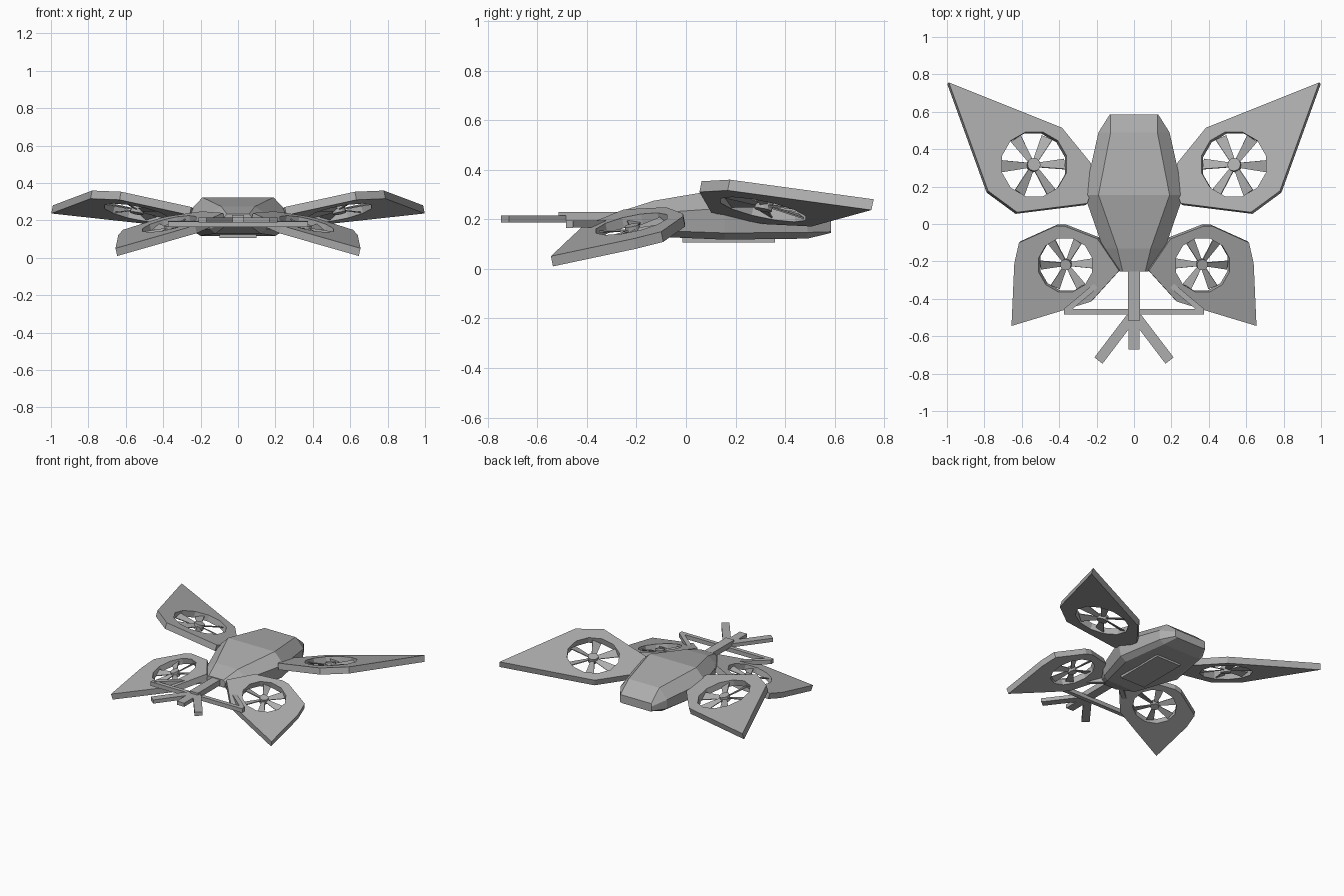
import bpy, bmesh, math
from mathutils import Vector, Matrix

if "Cube" in bpy.data.objects:
    bpy.data.objects.remove(bpy.data.objects["Cube"])

grey = bpy.data.materials.new("hull_grey")
grey.diffuse_color = (0.42, 0.42, 0.42, 1)
grey.use_nodes = True
grey.node_tree.nodes["Principled BSDF"].inputs["Base Color"].default_value = grey.diffuse_color


def make(name, bm, mirror=False):
    bmesh.ops.recalc_face_normals(bm, faces=bm.faces)
    me = bpy.data.meshes.new(name)
    bm.to_mesh(me)
    bm.free()
    me.materials.append(grey)
    ob = bpy.data.objects.new(name, me)
    bpy.context.collection.objects.link(ob)
    if mirror:
        ob.modifiers.new("Mirror", 'MIRROR').use_mirror_merge = False
    return ob


def loft(bm, rings):
    """Skin closed rings of points and cap both ends."""
    vs = [[bm.verts.new(p) for p in r] for r in rings]
    n = len(vs[0])
    for a, b in zip(vs, vs[1:]):
        for i in range(n):
            j = (i + 1) % n
            bm.faces.new((a[i], a[j], b[j], b[i]))
    bm.faces.new(vs[0])
    bm.faces.new(vs[-1])


def beam(name, a, b, width, z0, z1, mirror=False):
    """Flat bar between two plan points."""
    a, b = Vector(a), Vector(b)
    d = (b - a).normalized()
    s = Vector((-d.y, d.x)) * width / 2
    bm = bmesh.new()
    loft(bm, [[(p.x, p.y, z) for p in (a + s, b + s, b - s, a - s)] for z in (z0, z1)])
    return make(name, bm, mirror)


# Fuselage: each station is y, then half section (x, z) from top to bottom
stations = [
    (0.585, (0.125, 0.205), (0.130, 0.185), (0.130, 0.150), (0.115, 0.145)),
    (0.490, (0.125, 0.285), (0.190, 0.215), (0.185, 0.147), (0.150, 0.122)),
    (0.155, (0.190, 0.323), (0.265, 0.245), (0.245, 0.145), (0.200, 0.118)),
    (-0.130, (0.090, 0.275), (0.165, 0.225), (0.150, 0.155), (0.120, 0.130)),
    (-0.255, (0.060, 0.235), (0.075, 0.215), (0.070, 0.190), (0.055, 0.180)),
]
bm = bmesh.new()
loft(bm, [[(x, y, z) for x, z in half] + [(-x, y, z) for x, z in reversed(half)]
          for y, *half in stations])
make("fuselage", bm)

# Belly panel
beam("belly_panel", (0, -0.015), (0, 0.36), 0.2, 0.106, 0.125)


def wing(name, outline, base, sx, sy, thick, hole, radius):
    """Tilted plate with a round duct and a six-blade rotor inside it."""
    normal = Vector((-sx, -sy, 1)).normalized()

    def lift(x, y):
        return Vector((x, y, base + sx * x + sy * y))

    centre = lift(*hole)
    sides = 12
    circle = [(hole[0] + radius * math.cos(math.tau * (i + .5) / sides),
               hole[1] + radius * math.sin(math.tau * (i + .5) / sides)) for i in range(sides)]
    bm = bmesh.new()
    edges = []
    for loop in (outline, circle):
        vs = [bm.verts.new(lift(*p)) for p in loop]
        edges += [bm.edges.new((vs[i - 1], vs[i])) for i in range(len(vs))]
    bmesh.ops.triangle_fill(bm, use_beauty=True, use_dissolve=False, edges=edges, normal=normal)
    ext = bmesh.ops.extrude_face_region(bm, geom=bm.faces[:], use_keep_orig=True)
    bmesh.ops.translate(bm, vec=-normal * thick,
                        verts=[v for v in ext["geom"] if isinstance(v, bmesh.types.BMVert)])
    make(name, bm, True)

    # Hub and pitched blades, set level with the middle of the plate
    frame = (Matrix.Translation(centre - normal * thick * 0.6)
             @ Vector((0, 0, 1)).rotation_difference(normal).to_matrix().to_4x4())
    bm = bmesh.new()
    bmesh.ops.create_cone(bm, cap_ends=True, segments=12, radius1=radius * .2,
                          radius2=radius * .2, depth=0.04, matrix=frame)
    make(name + "_hub", bm, True)
    bm = bmesh.new()
    for k in range(6):
        m = (frame @ Matrix.Rotation(math.radians(60 * k - 3), 4, 'Z')
             @ Matrix.Rotation(math.radians(20), 4, 'X'))
        rings = [[(r, w, .003), (r, -w, .003), (r, -w, -.003), (r, w, -.003)]
                 for r, w in ((radius * .17, radius * .08), (radius * .96, radius * .18))]
        loft(bm, [[m @ Vector(p) for p in ring] for ring in rings])
    make(name + "_rotor_blades", bm, True)


# Large forward wings
wing("forward_wing",
     [(0.99, 0.757), (0.385, 0.515), (0.23, 0.325), (0.22, 0.2), (0.25, 0.11),
      (0.625, 0.063), (0.78, 0.177)],
     0.2465, 0.192, -0.206, 0.045, (0.533, 0.32), 0.178)

# Smaller rear wings
wing("rear_wing",
     [(0.655, -0.545), (0.64, -0.21), (0.615, -0.10), (0.42, -0.012), (0.37, -0.012),
      (0.195, -0.08), (0.08, -0.25), (0.23, -0.415), (0.40, -0.468)],
     0.3086, -0.225, 0.202, 0.043, (0.367, -0.22), 0.148)

# Tail boom, cross bar and braces
beam("tail_boom", (0, -0.515), (0, -0.2), 0.066, 0.19, 0.23)
beam("cross_bar", (-0.375, -0.47), (0.375, -0.47), 0.03, 0.165, 0.195)
beam("brace", (0.365, -0.465), (0.06, -0.21), 0.03, 0.166, 0.196, True)

# Tail fins
beam("centre_fin", (0, -0.67), (0, -0.5), 0.06, 0.188, 0.215)
beam("side_fin", (0.19, -0.73), (0.015, -0.5), 0.055, 0.188, 0.215, True)
